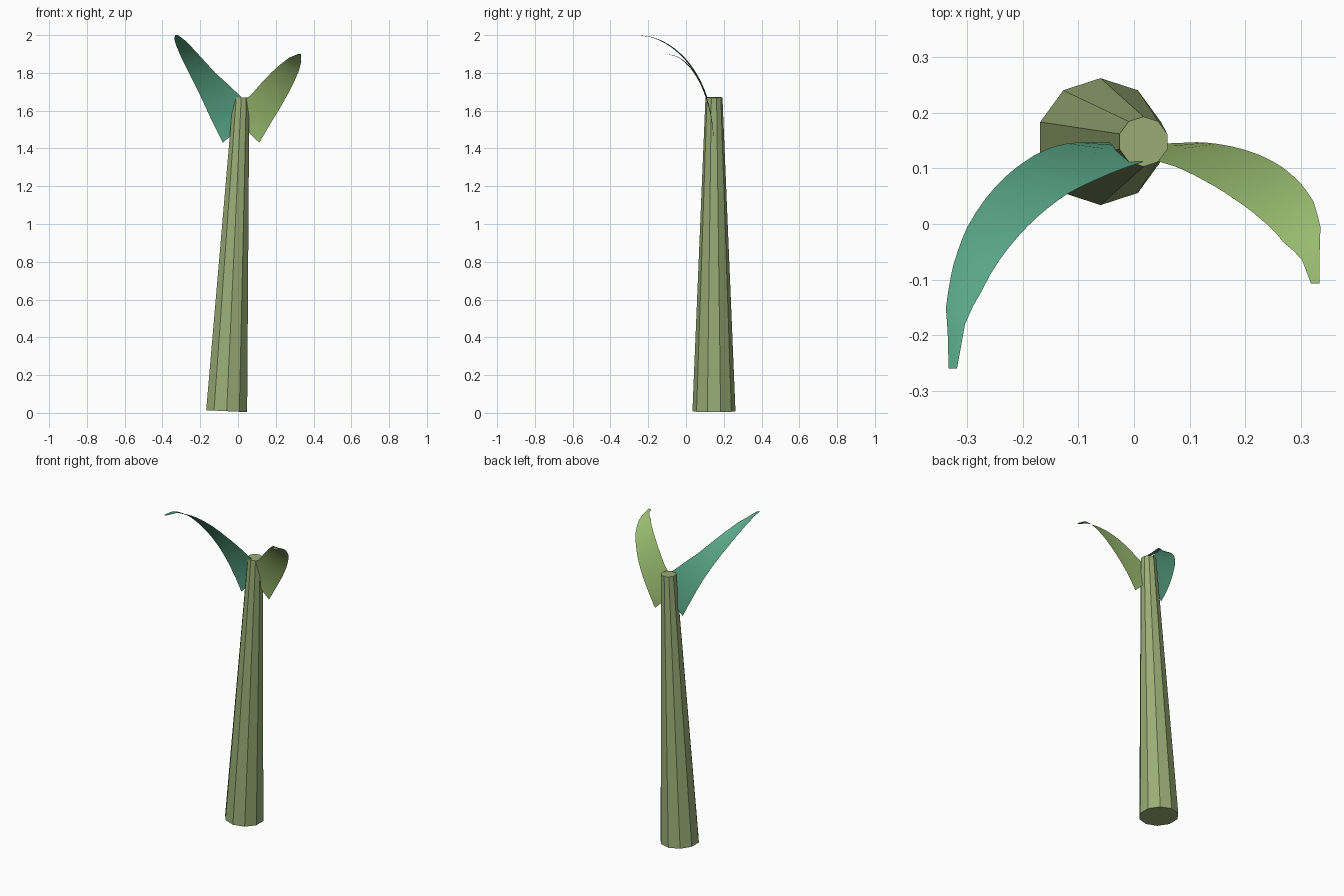
import bpy, bmesh, math
from mathutils import Vector

cube = bpy.data.objects.get("Cube")
if cube:
    bpy.data.objects.remove(cube, do_unlink=True)


def material(name, rgb):
    mat = bpy.data.materials.new(name)
    mat.use_nodes = True
    color = (*rgb, 1)
    mat.diffuse_color = color
    mat.node_tree.nodes["Principled BSDF"].inputs["Base Color"].default_value = color
    return mat


def finish(name, bm, mat):
    mesh = bpy.data.meshes.new(name)
    bm.to_mesh(mesh)
    bm.free()
    mesh.materials.append(mat)
    obj = bpy.data.objects.new(name, mesh)
    bpy.context.collection.objects.link(obj)
    return obj


def resample(points, per_segment):
    result = []
    for a, b in zip(points, points[1:]):
        for i in range(per_segment):
            result.append(Vector(a).lerp(Vector(b), i / per_segment))
    return result + [Vector(points[-1])]


def leaf(name, mat, outer, inner, z_start, z_tip, reach, fold=0.01):
    """Folded blade drawn in the front plane, then bent forward on an elliptic arc."""
    def bend(p, push=0.0):
        u = min(max((p.y - z_start) / (z_tip - z_start), 0), 1)
        y = 0.147 - reach * (1 - math.sqrt(1 - u * u))
        # push the midrib forward and down, across the blade
        return Vector((p.x, y - push * (1 - u), p.y - push * u))

    bm = bmesh.new()
    rows = []
    outer, inner = resample(outer, 3), resample(inner, 3)
    for i, (a, b) in enumerate(zip(outer, inner)):
        t = i / (len(outer) - 1)
        push = fold * math.sin(math.pi * t)
        rows.append([bm.verts.new(v) for v in
                     (bend(a), bend(a.lerp(b, 0.5), push), bend(b))])
    for r, s in zip(rows, rows[1:]):
        for k in range(2):
            bm.faces.new((r[k], r[k + 1], s[k + 1], s[k]))
    bmesh.ops.recalc_face_normals(bm, faces=bm.faces)
    for f in bm.faces:
        f.smooth = True
    return finish(name, bm, mat)


stem_green = material("stem olive green", (0.32, 0.42, 0.18))
leaf_green = material("leaf light green", (0.32, 0.50, 0.16))
leaf_teal = material("leaf teal", (0.10, 0.38, 0.245))

# Leaning, tapered ten-sided stem
bottom, top = Vector((-0.06, 0.148, 0.009)), Vector((0.017, 0.148, 1.67))
lean = (top.x - bottom.x) / (top.z - bottom.z)
bm = bmesh.new()
rings = []
for centre, radius in ((bottom, 0.114), (top, 0.045)):
    ring = []
    for i in range(10):
        a = math.pi / 2 + i * math.tau / 10
        x, y = radius * math.cos(a), radius * math.sin(a)
        ring.append(bm.verts.new(centre + Vector((x, y, -lean * x))))
    rings.append(ring)
for i in range(10):
    j = (i + 1) % 10
    bm.faces.new((rings[0][i], rings[0][j], rings[1][j], rings[1][i]))
bm.faces.new(rings[0][::-1])
bm.faces.new(rings[1])
finish("stem", bm, stem_green)

# Taller leaf on the right
leaf("right_leaf", leaf_teal,
     [(-.08, 1.43), (-.14, 1.55), (-.20, 1.68), (-.25, 1.78),
      (-.30, 1.88), (-.325, 1.94), (-.338, 1.98), (-.333, 2.0)],
     [(.03, 1.53), (.015, 1.675), (-.07, 1.755), (-.12, 1.80),
      (-.175, 1.86), (-.225, 1.915), (-.275, 1.968), (-.318, 2.0)],
     1.45, 2.0, 0.407)

# Shorter leaf on the left
leaf("left_leaf", leaf_green,
     [(.113, 1.43), (.165, 1.52), (.22, 1.61), (.265, 1.69),
      (.30, 1.76), (.322, 1.81), (.335, 1.86), (.333, 1.90)],
     [(.0, 1.54), (.03, 1.65), (.075, 1.69), (.127, 1.75),
      (.18, 1.805), (.225, 1.845), (.27, 1.88), (.318, 1.90)],
     1.42, 1.9, 0.254)
